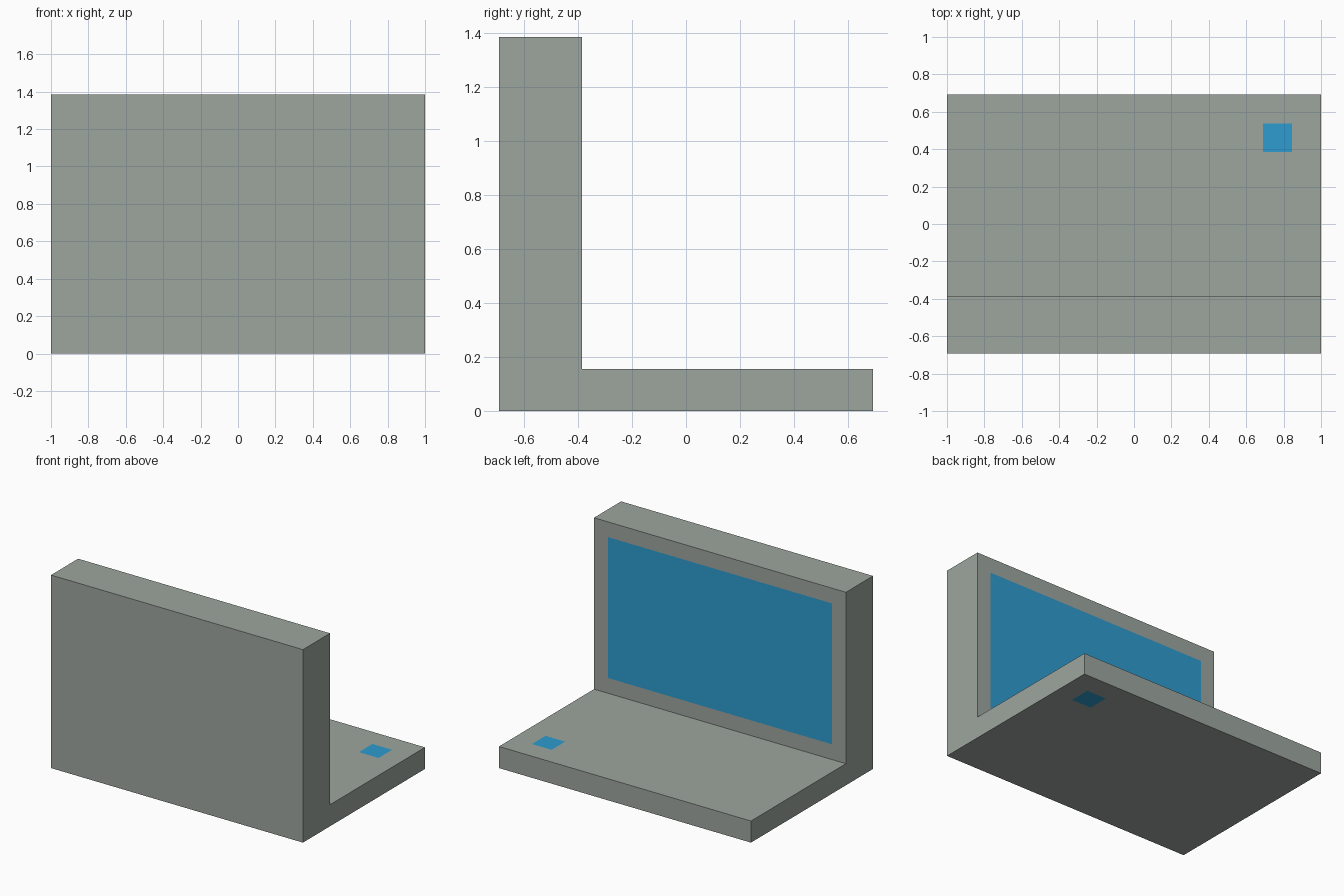
import bpy, bmesh
from mathutils import Vector

if "Cube" in bpy.data.objects:
    bpy.data.objects.remove(bpy.data.objects["Cube"])


def make_material(name, rgb):
    """Flat material from 0-255 sRGB, stored as linear."""
    lin = [((c / 255 + 0.055) / 1.055) ** 2.4 for c in rgb]
    mat = bpy.data.materials.new(name)
    mat.diffuse_color = (*lin, 1.0)
    mat.use_nodes = True
    mat.node_tree.nodes["Principled BSDF"].inputs["Base Color"].default_value = mat.diffuse_color
    return mat


DEPTH, HEIGHT = 0.692, 1.385      # half depth, full height
WALL_Y, BASE_Z = -0.385, 0.155    # inner corner of the L
BORDER = 0.155                    # frame around the screen
BTN_X, BTN_Y = (0.69, 0.846), (0.385, 0.538)

bm = bmesh.new()

# L-shaped body: side profile extruded along x
profile = [(-DEPTH, 0), (DEPTH, 0), (DEPTH, BASE_Z), (WALL_Y, BASE_Z),
           (WALL_Y, HEIGHT), (-DEPTH, HEIGHT)]
side = bm.faces.new([bm.verts.new((-1, y, z)) for y, z in profile])
ext = bmesh.ops.extrude_face_region(bm, geom=[side])
bmesh.ops.translate(bm, vec=(2, 0, 0),
                    verts=[v for v in ext["geom"] if isinstance(v, bmesh.types.BMVert)])
bmesh.ops.recalc_face_normals(bm, faces=bm.faces)

# screen: inset of the inner wall face
screen = [f for f in bm.faces
          if f.normal.y > 0.9 and abs(f.calc_center_median().y - WALL_Y) < 0.01]
bmesh.ops.inset_individual(bm, faces=screen, thickness=BORDER, depth=0)
for f in screen:
    f.material_index = 1


# button: square cut into the base's top and underside
def base_faces():
    return [f for f in bm.faces
            if abs(f.normal.z) > 0.9 and f.calc_center_median().z < 0.2]


cuts = [(Vector((x, 0, 0)), Vector((1, 0, 0))) for x in BTN_X]
cuts += [(Vector((0, y, 0)), Vector((0, 1, 0))) for y in BTN_Y]
for co, no in cuts:
    faces = base_faces()
    edges = {e for f in faces for e in f.edges}
    verts = {v for f in faces for v in f.verts}
    bmesh.ops.bisect_plane(bm, geom=list(verts) + list(edges) + faces,
                           plane_co=co, plane_no=no)
for f in base_faces():
    c = f.calc_center_median()
    if BTN_X[0] < c.x < BTN_X[1] and BTN_Y[0] < c.y < BTN_Y[1]:
        f.material_index = 1

mesh = bpy.data.meshes.new("computer_body")
bm.to_mesh(mesh)
bm.free()
mesh.materials.append(make_material("light grey", (157, 166, 159)))
mesh.materials.append(make_material("screen blue", (46, 156, 207)))
obj = bpy.data.objects.new("computer_body", mesh)
bpy.context.collection.objects.link(obj)
